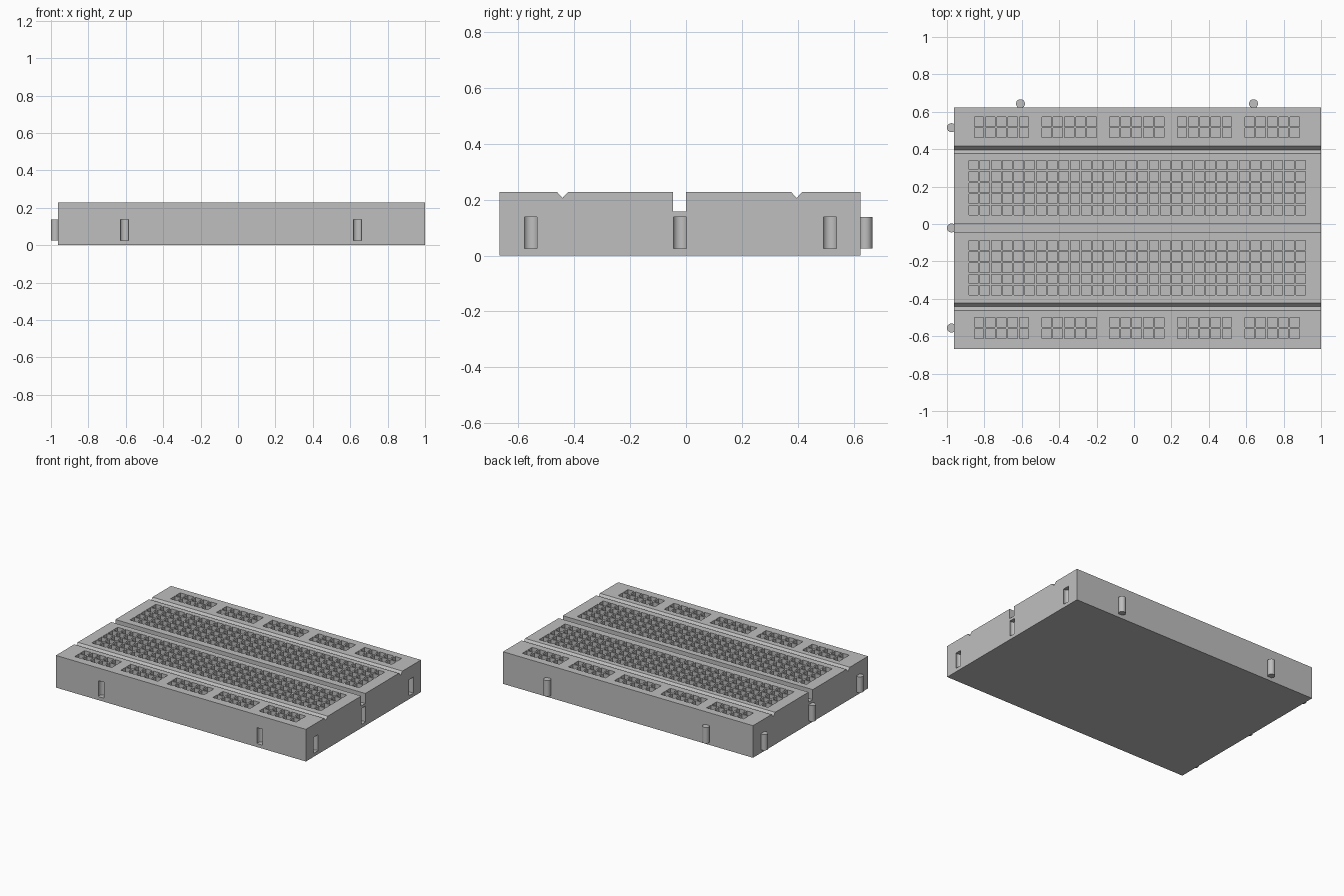
import bpy
import bmesh
import math
from mathutils import Matrix, Vector

cube = bpy.data.objects.get("Cube")
if cube:
    bpy.data.objects.remove(cube, do_unlink=True)

grey = bpy.data.materials.new("light_grey_plastic")
colour = (0.52, 0.52, 0.52, 1)
grey.use_nodes = True
grey.diffuse_color = colour
grey.node_tree.nodes["Principled BSDF"].inputs["Base Color"].default_value = colour

LEFT, RIGHT = -0.963, 1.0
FRONT, BACK = -0.667, 0.624
TOP = 0.228
PITCH, HOLE, DEPTH = 0.0603, 0.05, 0.12
PEG_LOW, PEG_HIGH, PEG_R = 0.025, 0.138, 0.024
SIDE_Y = (-0.556, -0.021, 0.515)
END_X = (-0.607, 0.639)


def make_object(name, bm):
    bmesh.ops.recalc_face_normals(bm, faces=bm.faces)
    mesh = bpy.data.meshes.new(name)
    bm.to_mesh(mesh)
    bm.free()
    mesh.materials.append(grey)
    obj = bpy.data.objects.new(name, mesh)
    bpy.context.collection.objects.link(obj)
    return obj


def activate(obj):
    bpy.ops.object.select_all(action='DESELECT')
    obj.select_set(True)
    bpy.context.view_layer.objects.active = obj


def add_peg(bm, x, y, radius):
    mid = (PEG_LOW + PEG_HIGH) / 2
    bmesh.ops.create_cone(bm, cap_ends=True, segments=32, radius1=radius, radius2=radius,
                          depth=PEG_HIGH - PEG_LOW, matrix=Matrix.Translation((x, y, mid)))


def add_hole(bm, x, y):
    place = Matrix.Translation((x, y, TOP)) @ Matrix.Diagonal((HOLE, HOLE, DEPTH * 2, 1))
    bmesh.ops.create_cube(bm, size=1, matrix=place)


def cut(target, bm):
    cutter = make_object("cutter", bm)
    cutter.hide_render = True
    mod = target.modifiers.new("cut", 'BOOLEAN')
    mod.operation = 'DIFFERENCE'
    mod.solver = 'EXACT'
    mod.object = cutter
    activate(target)
    bpy.ops.object.modifier_apply(modifier=mod.name)
    bpy.data.objects.remove(cutter, do_unlink=True)


# Board: side profile with two V grooves and a centre channel, swept along x
profile = [(FRONT, 0), (FRONT, TOP)]
profile += [(-0.462, TOP), (-0.442, 0.206), (-0.422, TOP)]
profile += [(-0.046, TOP), (-0.046, 0.157), (0, 0.157), (0, TOP)]
profile += [(0.376, TOP), (0.396, 0.206), (0.416, TOP)]
profile += [(BACK, TOP), (BACK, 0)]
bm = bmesh.new()
face = bm.faces.new([bm.verts.new((LEFT, y, z)) for y, z in profile])
swept = bmesh.ops.extrude_face_region(bm, geom=[face])
bmesh.ops.translate(bm, vec=Vector((RIGHT - LEFT, 0, 0)),
                    verts=[v for v in swept["geom"] if isinstance(v, bmesh.types.BMVert)])
board = make_object("board", bm)

# Contact holes: two main fields and two grouped rails
bm = bmesh.new()
for start in (0.074, -0.354):
    for row in range(5):
        for col in range(30):
            add_hole(bm, -0.858 + col * PITCH, start + row * PITCH)
for start in (0.487, -0.586):
    for row in range(2):
        for col in range(29):
            if col % 6 != 5:
                add_hole(bm, -0.829 + col * PITCH, start + row * PITCH)
cut(board, bm)

# Sockets on the front and the left side
bm = bmesh.new()
for y in SIDE_Y:
    add_peg(bm, RIGHT - 0.012, y, PEG_R + 0.002)
for x in END_X:
    add_peg(bm, x, FRONT + 0.014, PEG_R + 0.002)
cut(board, bm)
activate(board)
bpy.ops.object.shade_smooth_by_angle(angle=math.radians(30))

# Joining pegs on the right side and the back
places = [("side_peg", -1 + PEG_R, y) for y in SIDE_Y]
places += [("back_peg", x, 0.667 - PEG_R) for x in END_X]
for name, x, y in places:
    bm = bmesh.new()
    add_peg(bm, x, y, PEG_R)
    peg = make_object(name, bm)
    activate(peg)
    bpy.ops.object.shade_smooth_by_angle(angle=math.radians(30))
